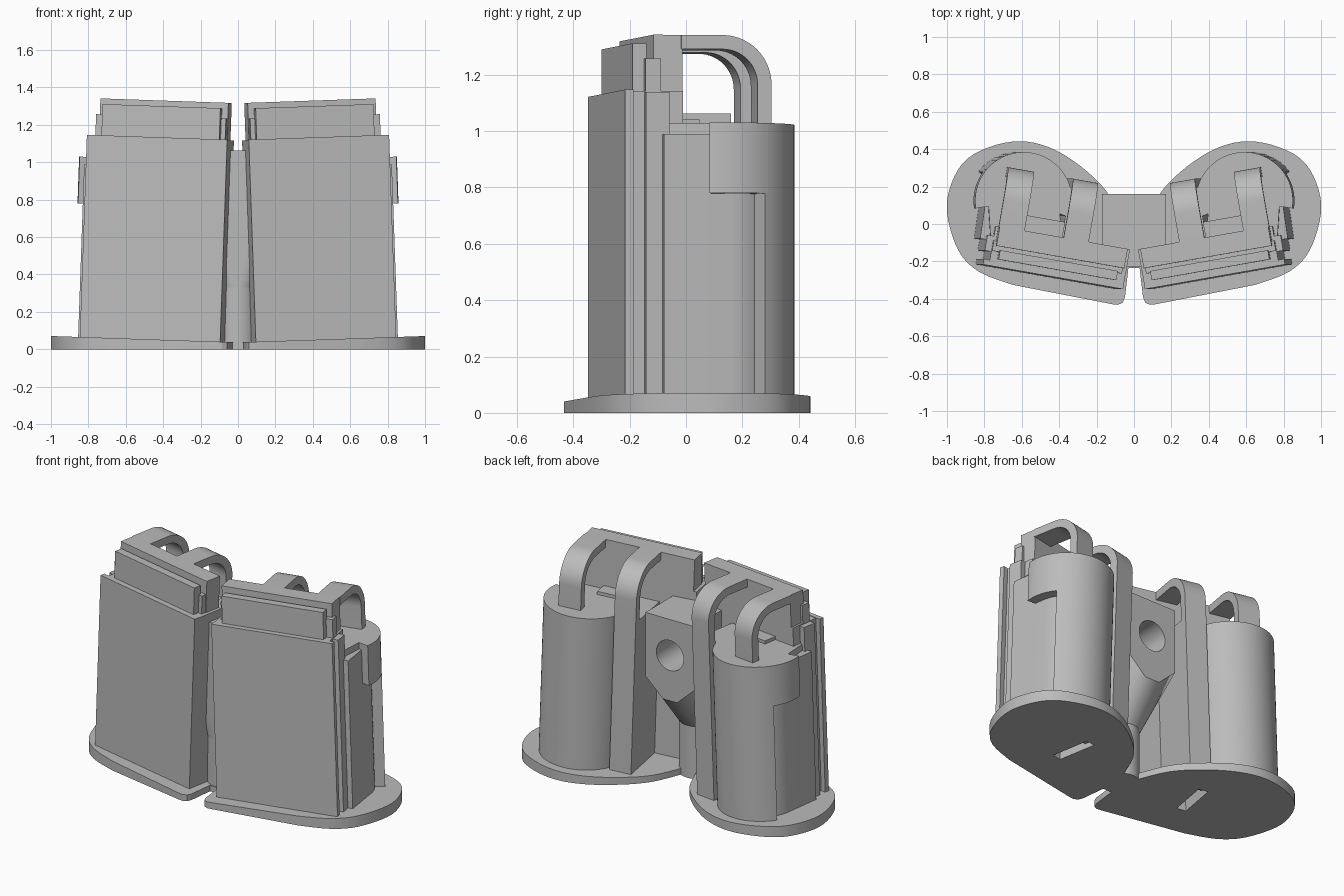
import bpy, bmesh, math
from mathutils import Matrix, Vector

if "Cube" in bpy.data.objects:
    bpy.data.objects.remove(bpy.data.objects["Cube"])

grey = bpy.data.materials.new("plain grey")
grey.use_nodes = True
GREY = (0.5, 0.5, 0.5, 1)
grey.diffuse_color = GREY
grey.node_tree.nodes["Principled BSDF"].inputs["Base Color"].default_value = GREY

# Each half is yawed 10 degrees and leans 2 degrees towards the middle
HALF = Matrix.Rotation(math.radians(-2), 4, 'Y') @ Matrix.Rotation(math.radians(10), 4, 'Z')
parts = []


def finish(name, bm, matrix=None, mirror=True, cutters=(), keep=True):
    if matrix:
        bm.transform(matrix)
    bmesh.ops.recalc_face_normals(bm, faces=bm.faces)
    mesh = bpy.data.meshes.new(name)
    bm.to_mesh(mesh)
    bm.free()
    ob = bpy.data.objects.new(name, mesh)
    bpy.context.collection.objects.link(ob)
    mesh.materials.append(grey)
    for c in cutters:
        m = ob.modifiers.new("cut", 'BOOLEAN')
        m.operation, m.object = 'DIFFERENCE', c
    if mirror:
        m = ob.modifiers.new("mirror", 'MIRROR')
        m.use_mirror_merge = False
    if keep:
        parts.append(ob)
    else:
        ob.hide_render = True
        ob.hide_set(True)
    return ob


def prism(name, pts, lo, hi, axis='w', **kw):
    """Extrude a closed outline along w, or a (v, w) outline along u."""
    bm = bmesh.new()
    def place(p, t):
        return (p[0], p[1], t) if axis == 'w' else (t, p[0], p[1])
    rings = [[bm.verts.new(place(p, t)) for p in pts] for t in (lo, hi)]
    n = len(pts)
    bm.faces.new(rings[0])
    bm.faces.new(rings[1])
    for i in range(n):
        j = (i + 1) % n
        bm.faces.new((rings[0][i], rings[0][j], rings[1][j], rings[1][i]))
    kw.setdefault("matrix", HALF)
    return finish(name, bm, **kw)


def box(name, u, v, w, **kw):
    return prism(name, [(u[0], v[0]), (u[1], v[0]), (u[1], v[1]), (u[0], v[1])], w[0], w[1], **kw)


def arc(cx, cy, r, a, b, n=24):
    return [(cx + r * math.cos(math.radians(a + (b - a) * i / n)),
             cy + r * math.sin(math.radians(a + (b - a) * i / n))) for i in range(n + 1)]


def spline(pts, steps=4):
    """Smooth an open run of points."""
    p = [Vector(q) for q in pts]
    p = [p[0]] + p + [p[-1]]
    out = []
    for i in range(1, len(p) - 2):
        a, b, c, d = p[i - 1:i + 3]
        for k in range(steps):
            t = k / steps
            out.append(0.5 * (2 * b + (c - a) * t + (2 * a - 5 * b + 4 * c - d) * t * t
                              + (3 * b - a - 3 * c + d) * t ** 3))
    return out + [p[-1]]


# Slot in the underside
slot = box("slot_cutter", (0.40, 0.46), (-0.21, 0.04), (-0.1, 0.2), mirror=False, keep=False)
cut = (slot,)

# Foot plates: flat below, top rising outwards
outline = spline([(0.65, -0.325), (0.83, -0.255), (0.94, -0.14), (1.0, 0.06), (0.975, 0.22),
                  (0.89, 0.35), (0.73, 0.425), (0.57, 0.44), (0.41, 0.39), (0.25, 0.28), (0.13, 0.15),
                  (0.05, -0.03)])
outline += [(0.03, -0.235), (0.048, -0.39), (0.06, -0.42), (0.085, -0.432), (0.11, -0.43)]
bm = bmesh.new()
low = [bm.verts.new((x, y, 0)) for x, y in outline]
top = [bm.verts.new((x, y, 0.037 + 0.034 * x)) for x, y in outline]
bm.faces.new(low)
bm.faces.new(top)
for i in range(len(low)):
    j = (i + 1) % len(low)
    bm.faces.new((low[i], low[j], top[j], top[i]))
finish("foot_plate", bm, cutters=cut)
box("foot_bridge", (-0.1, 0.1), (-0.235, -0.04), (0, 0.036), matrix=None, mirror=False)

# Front housing: front plate, side groove, rear plate
box("front_plate", (0.035, 0.797), (-0.36, -0.33), (0.02, 1.118))
box("front_core", (0.036, 0.765), (-0.335, -0.145), (0.02, 1.115), cutters=cut)
box("rear_plate", (0.5, 0.80), (-0.285, -0.20), (0.02, 1.11))

# Upper rail above the housing
box("rail_front", (0.085, 0.725), (-0.32, -0.27), (1.09, 1.285))
box("rail_lip", (0.06, 0.765), (-0.28, -0.225), (1.09, 1.23))
box("rail_back", (0.055, 0.75), (-0.25, -0.145), (1.0, 1.315))

# Round housing: core, recessed side wall, outer shell and overhanging tab
CU, CV = 0.637, 0.014
prism("housing_core", [(0.39, -0.2), (0.78, -0.2)] + arc(CU, CV, 0.195, 0, 180), 0.02, 1.0, cutters=cut)
prism("side_wall", [(0.5, -0.225), (0.83, -0.225)] + arc(CU, CV, 0.2, 0, 90), 0.02, 0.96)
prism("outer_shell", [(CU, CV)] + arc(CU, CV, 0.26, 26.6, 190, 32), 0.02, 1.0)
prism("side_tab", [(CU, CV)] + arc(CU, CV, 0.26, -19, 30, 12), 0.75, 1.0)
box("floor_step", (0.40, 0.62), (-0.15, -0.06), (0.98, 1.02))

# Inner column and the two curved hooks
box("inner_column", (0.267, 0.403), (-0.15, 0.175), (0.02, 1.0), cutters=cut)
hook = ([(-0.15, 1.315)] + arc(0, 1.14, 0.175, 90, 0, 14) + [(0.175, 0.98), (0.125, 0.98)]
        + arc(0, 1.14, 0.125, 0, 90, 14) + [(-0.15, 1.265)])
for name, u in (("inner_hook", (0.267, 0.403)), ("outer_hook", (0.615, 0.755))):
    prism(name, hook, u[0], u[1], axis='u')

# Centre block with a blind round hole, tapering to a round post
bm = bmesh.new()
bmesh.ops.create_cone(bm, cap_ends=True, segments=32, radius1=0.095, radius2=0.095, depth=0.5,
                      matrix=Matrix.Translation((0, 0.16, 0.835)) @ Matrix.Rotation(math.pi / 2, 4, 'X'))
hole = finish("hole_cutter", bm, mirror=False, keep=False)
post = arc(0, -0.12, 0.11, 0, 360, 32)[:-1]
bm = bmesh.new()
for x, y, z in ((0.17, 0.16, 1.062), (0.17, 0.16, 0.66), (0.05, 0.16, 0.55),
                (0.17, -0.23, 1.062), (0.17, -0.23, 0.66), (0.05, -0.23, 0.55)):
    bm.verts.new((x, y, z))
    bm.verts.new((-x, y, z))
for x, y in post:
    bm.verts.new((x, y, 0.33))
bmesh.ops.convex_hull(bm, input=bm.verts)
bmesh.ops.dissolve_limit(bm, angle_limit=0.01, verts=bm.verts, edges=bm.edges)
finish("centre_block", bm, mirror=False, cutters=(hole,))
prism("centre_post", post, 0.0, 0.34, matrix=None, mirror=False)

# Apply modifiers and smooth the curved walls
bpy.ops.object.select_all(action='DESELECT')
for ob in parts:
    ob.select_set(True)
bpy.context.view_layer.objects.active = parts[0]
bpy.ops.object.convert(target='MESH')
bpy.ops.object.shade_smooth_by_angle(angle=math.radians(25))
